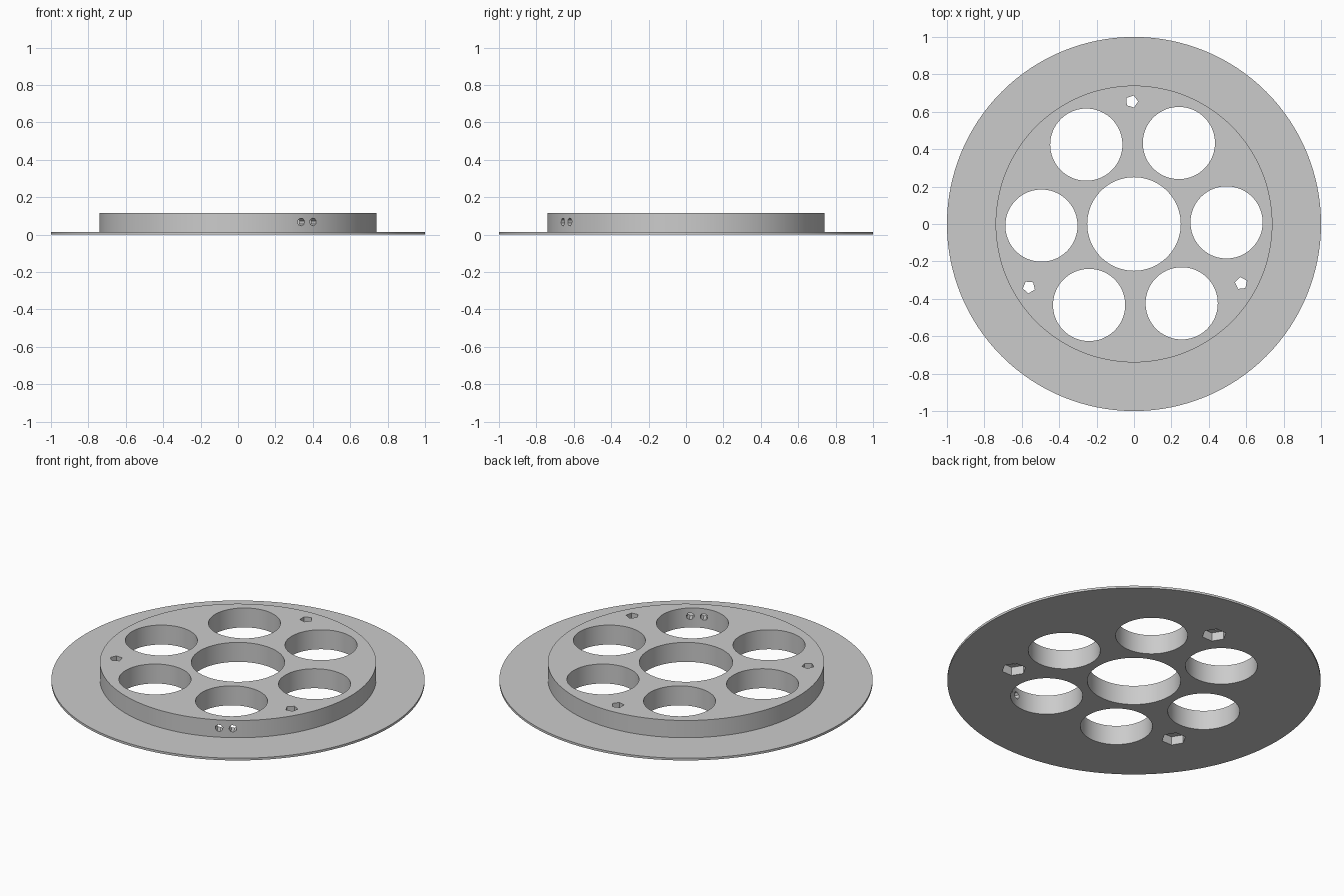
import bpy, bmesh
from math import radians, cos, sin, pi
from mathutils import Matrix, Vector

cube = bpy.data.objects.get("Cube")
if cube:
    bpy.data.objects.remove(cube, do_unlink=True)

TOP = 0.115       # hub height
FLANGE = 0.013    # flange thickness
TWIST = radians(1)
UP = Vector((0, 0, 1))

grey = bpy.data.materials.new("plain_grey")
grey.use_nodes = True
grey.diffuse_color = (0.6, 0.6, 0.6, 1)
grey.node_tree.nodes["Principled BSDF"].inputs["Base Color"].default_value = (0.6, 0.6, 0.6, 1)


def polar(radius, angle, z):
    return Vector((radius * cos(angle), radius * sin(angle), z))


def lathe(name, profile, sides, spin=0, place=Matrix()):
    """Closed stepped solid from (radius, height) rings, bottom to top."""
    bm = bmesh.new()
    rings = [[bm.verts.new(polar(r, spin + 2 * pi * i / sides, z)) for i in range(sides)]
             for r, z in profile]
    for low, high in zip(rings, rings[1:]):
        for i in range(sides):
            j = (i + 1) % sides
            bm.faces.new((low[i], low[j], high[j], high[i]))
    bm.faces.new(rings[0][::-1])
    bm.faces.new(rings[-1])
    bm.transform(place)
    mesh = bpy.data.meshes.new(name)
    bm.to_mesh(mesh)
    bm.free()
    mesh.materials.append(grey)
    obj = bpy.data.objects.new(name, mesh)
    bpy.context.collection.objects.link(obj)
    return obj


def cutter(name, radius, sides, centre, depth, axis=UP, spin=0):
    """Prism centred on a point and running along an axis."""
    turn = UP.rotation_difference(axis).to_matrix().to_4x4()
    return lathe(name, [(radius, -depth / 2), (radius, depth / 2)], sides, spin,
                 Matrix.Translation(centre) @ turn)


# Hub standing on a thin wide flange
plate = lathe("flanged_plate", [(1, 0), (1, FLANGE), (0.74, FLANGE), (0.74, TOP)], 128)

# Large central opening and six around it
cutters = [cutter("centre_cutter", 0.25, 96, Vector((0, 0, 0.05)), 0.4)]
for k in range(6):
    cutters.append(cutter("ring_cutter", 0.193, 72,
                          polar(0.495, TWIST + k * pi / 3, 0.05), 0.4))

# Three bolt holes with hexagonal nut recesses underneath
for k in range(3):
    angle = pi / 2 + TWIST + k * 2 * pi / 3
    spot = polar(0.655, angle, 0)
    cutters.append(cutter("nut_cutter", 0.066, 6, spot, 0.1, spin=angle - pi / 2))
    cutters.append(cutter("bolt_cutter", 0.034, 5, spot, 0.4, spin=angle - pi / 2))

# Two small parallel holes through the rim into one ring opening
outward = polar(1, radians(-60), 0)
sideways = Vector((-outward.y, outward.x, 0))
for side in (-1, 1):
    spot = outward * 0.68 + sideways * side * 0.037 + UP * 0.067
    cutters.append(cutter("rim_cutter", 0.021, 8, spot, 0.26, outward))

for tool in cutters:
    tool.hide_render = True
    mod = plate.modifiers.new("cut", 'BOOLEAN')
    mod.operation = 'DIFFERENCE'
    mod.solver = 'EXACT'
    mod.object = tool

# Keep the cut shape and drop the cutters
graph = bpy.context.evaluated_depsgraph_get()
cut_mesh = bpy.data.meshes.new_from_object(plate.evaluated_get(graph))
plate.modifiers.clear()
plate.data = cut_mesh
for tool in cutters:
    bpy.data.objects.remove(tool, do_unlink=True)

bpy.ops.object.select_all(action='DESELECT')
plate.select_set(True)
bpy.context.view_layer.objects.active = plate
bpy.ops.object.shade_smooth_by_angle(angle=radians(30))
